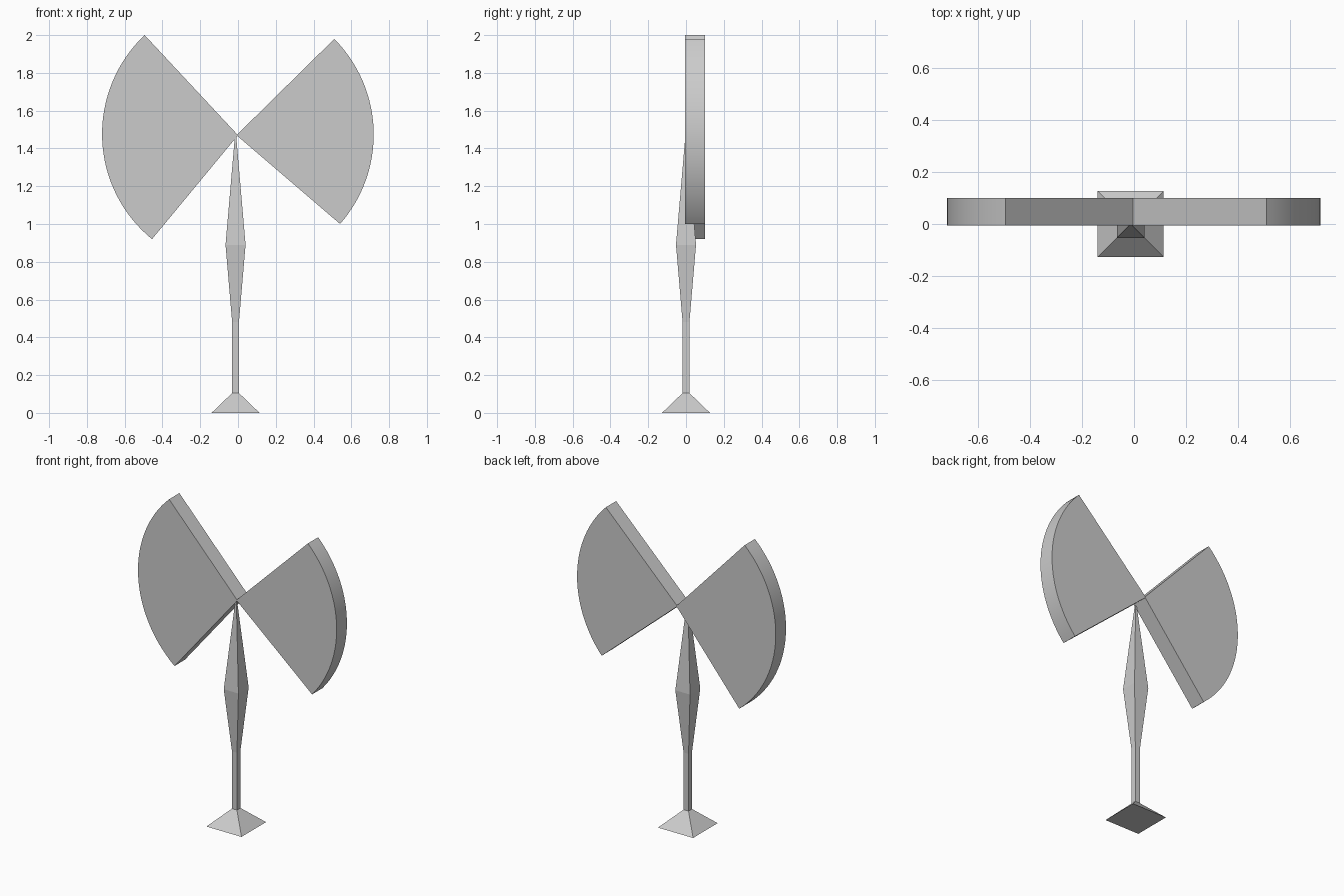
import bpy, bmesh
from math import sin, cos, radians

if "Cube" in bpy.data.objects:
    bpy.data.objects.remove(bpy.data.objects["Cube"])


def make_object(name, bm):
    bmesh.ops.recalc_face_normals(bm, faces=bm.faces)
    mesh = bpy.data.meshes.new(name)
    bm.to_mesh(mesh)
    bm.free()
    obj = bpy.data.objects.new(name, mesh)
    bpy.context.collection.objects.link(obj)
    return obj


def square_loft(name, cx, profile):
    """Stack square rings given as (half width, z)."""
    bm = bmesh.new()
    rings = []
    for h, z in profile:
        rings.append([bm.verts.new((cx + sx * h, sy * h, z))
                      for sx, sy in ((-1, -1), (1, -1), (1, 1), (-1, 1))])
    for a, b in zip(rings, rings[1:]):
        for i in range(4):
            j = (i + 1) % 4
            bm.faces.new((a[i], a[j], b[j], b[i]))
    bm.faces.new(rings[0])
    bm.faces.new(rings[-1])
    return make_object(name, bm)


def fan_blade(name, apex_x, start, end, r_start, r_end, steps=32):
    """Circular sector slab between two angles, extruded along y."""
    bm = bmesh.new()
    verts = [bm.verts.new((apex_x, FRONT, HUB_Z))]
    for i in range(steps + 1):
        t = i / steps
        a = radians(start + (end - start) * t)
        r = r_start + (r_end - r_start) * t
        verts.append(bm.verts.new((r * cos(a), FRONT, HUB_Z + r * sin(a))))
    face = bm.faces.new(verts)
    ext = bmesh.ops.extrude_face_region(bm, geom=[face])
    moved = [g for g in ext["geom"] if isinstance(g, bmesh.types.BMVert)]
    bmesh.ops.translate(bm, verts=moved, vec=(0, BACK - FRONT, 0))
    obj = make_object(name, bm)
    # smooth rim, sharp edges
    bpy.ops.object.select_all(action='DESELECT')
    obj.select_set(True)
    bpy.context.view_layer.objects.active = obj
    bpy.ops.object.shade_smooth_by_angle(angle=radians(30))
    return obj


HUB_Z = 1.47
FRONT, BACK = -0.006, 0.1

# Post with flared foot, swollen middle and pointed top
square_loft("post", -0.013, [(0.127, 0), (0.018, 0.105), (0.018, 0.48),
                             (0.053, 0.89), (0.003, 1.47)])

# Two sector blades meeting at the hub
fan_blade("right_blade", -0.008, -41.0, 45.0, 0.716, 0.721)
fan_blade("left_blade", 0.0, 133.0, 230.4, 0.725, 0.714)
